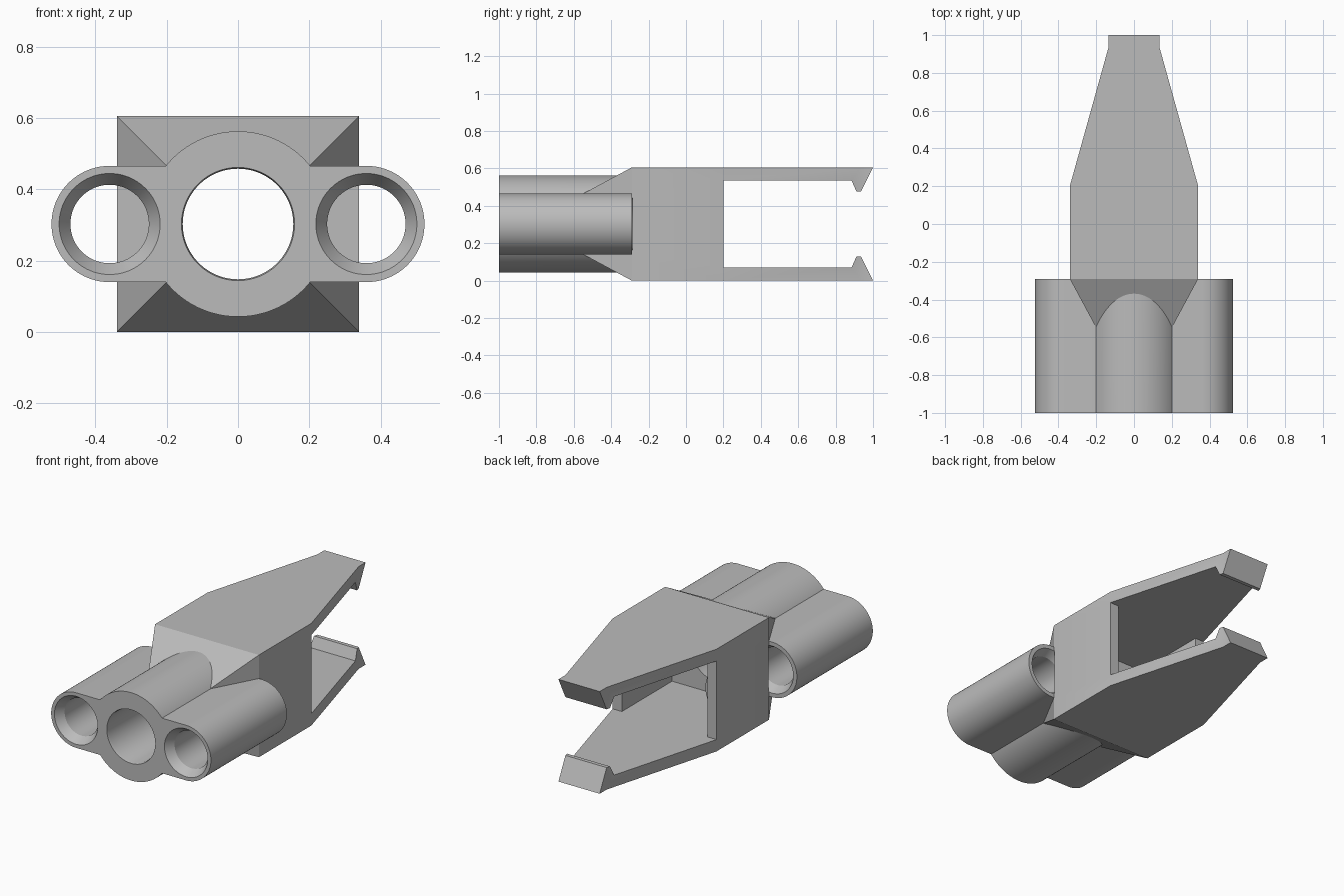
import bpy, bmesh, math

if "Cube" in bpy.data.objects:
    bpy.data.objects.remove(bpy.data.objects["Cube"], do_unlink=True)

MID = 0.3025      # height of the bore axes
SIDE_X = 0.36     # offset of the side tubes
TUBE_R = 0.163
HALF = 0.34       # half width of the block

grey = bpy.data.materials.new("plain grey")
grey.use_nodes = True
colour = (0.5, 0.5, 0.5, 1)
grey.diffuse_color = colour
grey.node_tree.nodes["Principled BSDF"].inputs["Base Color"].default_value = colour


def finish(name, bm):
    bmesh.ops.recalc_face_normals(bm, faces=bm.faces)
    mesh = bpy.data.meshes.new(name)
    bm.to_mesh(mesh)
    bm.free()
    mesh.materials.append(grey)
    obj = bpy.data.objects.new(name, mesh)
    bpy.context.collection.objects.link(obj)
    return obj


def prism(name, outline, place, lo, hi):
    """Extrude a 2D outline; place maps (a, b, depth) to x, y, z."""
    bm = bmesh.new()
    rings = [[bm.verts.new(place(a, b, d)) for a, b in outline] for d in (lo, hi)]
    bm.faces.new(rings[0])
    bm.faces.new(rings[1])
    n = len(outline)
    for i in range(n):
        j = (i + 1) % n
        bm.faces.new((rings[0][i], rings[0][j], rings[1][j], rings[1][i]))
    return finish(name, bm)


def lathe(name, x, profile, sides=96):
    """Solid of revolution about a y axis at x, from (y, radius) pairs."""
    bm = bmesh.new()
    angles = [2 * math.pi * i / sides for i in range(sides)]
    rings = [[bm.verts.new((x + r * math.cos(a), y, MID + r * math.sin(a))) for a in angles]
             for y, r in profile]
    for low, high in zip(rings, rings[1:]):
        for i in range(sides):
            j = (i + 1) % sides
            bm.faces.new((low[i], low[j], high[j], high[i]))
    bm.faces.new(rings[0])
    bm.faces.new(rings[-1])
    return finish(name, bm)


def combine(target, other, operation):
    """Apply a boolean and discard the second object."""
    mod = target.modifiers.new(operation, "BOOLEAN")
    mod.operation, mod.solver, mod.object = operation, "EXACT", other
    bpy.context.view_layer.objects.active = target
    bpy.ops.object.modifier_apply(modifier=mod.name)
    bpy.data.objects.remove(other, do_unlink=True)


def along_x(a, b, d):
    return (d, a, b)


def along_y(a, b, d):
    return (a, d, b)


def along_z(a, b, d):
    return (a, b, d)


# Side profile: tapered nose, block, two arms with hooked tips
lower = [(-0.55, 0.14), (-0.29, 0), (1, 0), (0.935, 0.13), (0.912, 0.13), (0.885, 0.07), (0.2, 0.07)]
upper = [(y, 2 * MID - z) for y, z in reversed(lower)]
body = prism("clip_body", lower + upper, along_x, -0.6, 0.6)

# Plan outline trims the nose and the arms
right = [(0.2, -0.55), (HALF, -0.29), (HALF, 0.2), (0.135, 0.935), (0.135, 1.05)]
left = [(-x, y) for x, y in reversed(right)]
combine(body, prism("plan", right + left, along_z, -0.2, 0.8), "INTERSECT")

# Barrel cluster: rounded bar for the side tubes and a larger middle tube
bar = []
for side in (1, -1):
    for i in range(49):
        a = math.pi * (i / 48 - 0.5)
        bar.append((side * (SIDE_X + TUBE_R * math.cos(a)), MID + side * TUBE_R * math.sin(a)))
combine(body, prism("bar", bar, along_y, -1, -0.29), "UNION")
combine(body, lathe("middle", 0, [(-1, 0.26), (-0.28, 0.26)], 128), "UNION")

# Hollow block with the rounded tube housings left along its side walls
cavity = prism("cavity", [(-0.28, 0.07), (0.28, 0.07), (0.28, 0.535), (-0.28, 0.535)],
               along_y, -0.27, 0.25)
for s in (1, -1):
    combine(cavity, lathe("housing", s * SIDE_X, [(-0.4, TUBE_R), (0.1, TUBE_R)]), "DIFFERENCE")
combine(body, cavity, "DIFFERENCE")

# Bores, the side ones flared at both ends
combine(body, lathe("bore", 0, [(-1.01, 0.161), (-0.985, 0.155), (0, 0.155)], 128), "DIFFERENCE")
for s in (1, -1):
    flare = [(-1.01, 0.148), (-0.95, 0.11), (-0.34, 0.11), (-0.285, 0.142)]
    combine(body, lathe("side_bore", s * SIDE_X, flare), "DIFFERENCE")

bpy.ops.object.select_all(action="DESELECT")
body.select_set(True)
bpy.context.view_layer.objects.active = body
bpy.ops.object.shade_smooth_by_angle(angle=math.radians(20))
